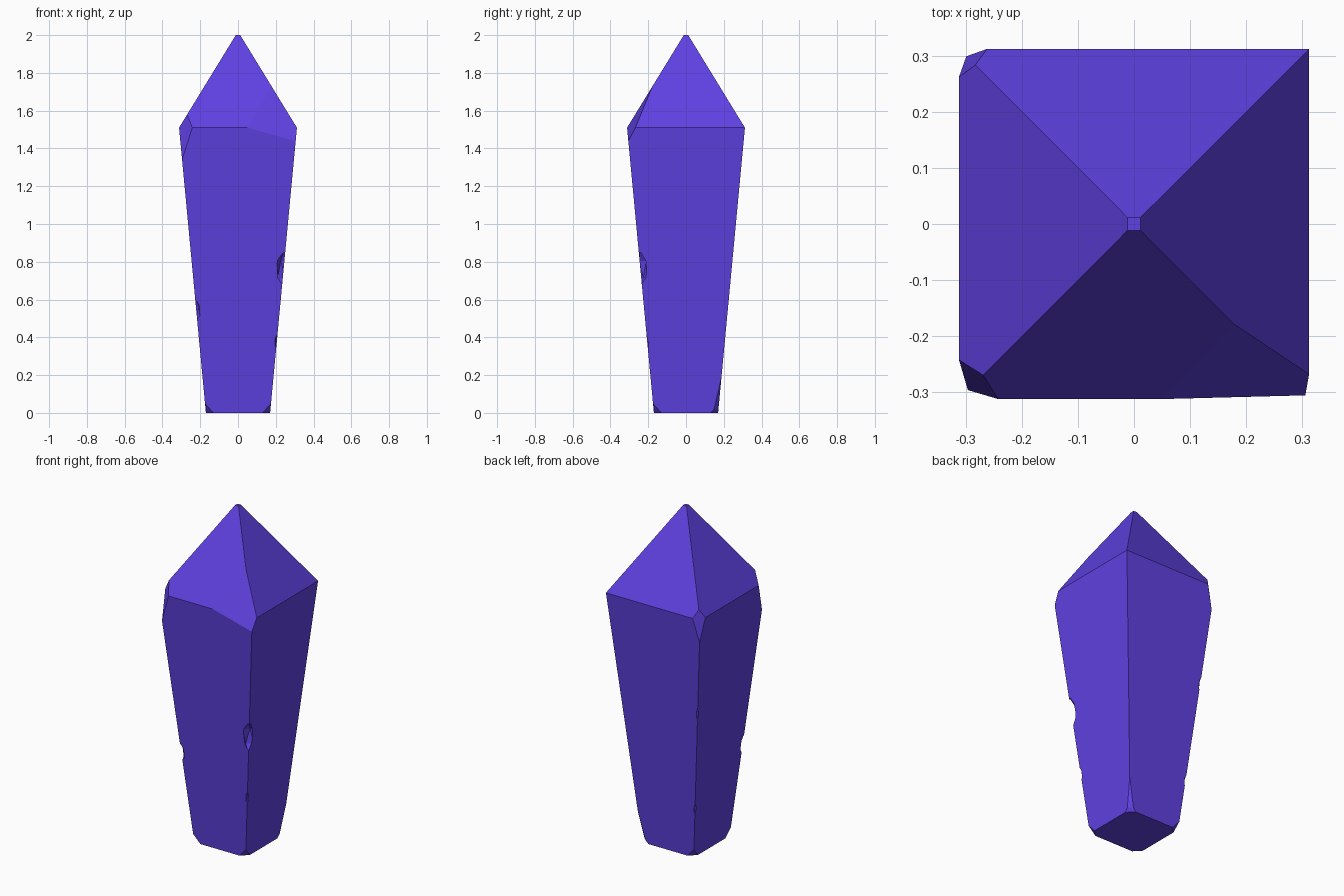
import bpy
import bmesh
from math import radians
from mathutils import Vector, Matrix

cube = bpy.data.objects.get("Cube")
if cube:
    bpy.data.objects.remove(cube, do_unlink=True)

violet = bpy.data.materials.new("violet crystal")
violet.use_nodes = True
COLOUR = (0.115, 0.053, 0.76, 1)
violet.diffuse_color = COLOUR
violet.node_tree.nodes["Principled BSDF"].inputs["Base Color"].default_value = COLOUR

BASE, SHOULDER, HEIGHT = 0.17, 0.312, 1.51


def half_width(z):
    """Half width of the tapered shaft at a height."""
    return BASE + (SHOULDER - BASE) * z / HEIGHT


def slice_off(bm, point, normal):
    """Cut the solid with a plane and cap the cut."""
    cut = bmesh.ops.bisect_plane(bm, geom=bm.verts[:] + bm.edges[:] + bm.faces[:],
                                 plane_co=point, plane_no=normal, clear_outer=True)
    rim = [g for g in cut["geom_cut"] if isinstance(g, bmesh.types.BMEdge)]
    if rim:
        bmesh.ops.holes_fill(bm, edges=rim)


def chip_corner(bm, sx, sy, z1, r1, z2, r2):
    """Slice a vertical corner along a line of half widths r1 at z1, r2 at z2."""
    out = Vector((sx, sy, 0)).normalized()
    a = Vector((sx * r1, sy * r1, z1))
    b = Vector((sx * r2, sy * r2, z2))
    side = Vector((-sy, sx, 0))
    normal = (b - a).cross(side).normalized()
    if normal.dot(out) < 0:
        normal.negate()
    slice_off(bm, a, normal)


# Tapered square shaft with a pyramid point and a blunt tip
bm = bmesh.new()
rings = []
for r, z in [(BASE, 0), (SHOULDER, HEIGHT), (0.021, 1.985), (0.012, 2)]:
    rings.append([bm.verts.new((x * r, y * r, z))
                  for x, y in [(-1, -1), (1, -1), (1, 1), (-1, 1)]])
for low, high in zip(rings, rings[1:]):
    for i in range(4):
        j = (i + 1) % 4
        bm.faces.new((low[i], low[j], high[j], high[i]))
bm.faces.new(rings[0][::-1])
bm.faces.new(rings[-1])

# Large shallow break on the front shoulder
a, b, c = Vector((0.05, -0.312, 1.51)), Vector((0.305, -0.305, 1.44)), Vector((0.16, -0.165, 1.76))
slice_off(bm, a, (b - a).cross(c - a).normalized())

# Smaller breaks on two other shoulders
chip_corner(bm, -1, -1, 1.34, half_width(1.34), 1.51, 0.277)
chip_corner(bm, -1, 1, 1.37, half_width(1.37), 1.51, 0.287)

# Worn corners at the foot
chip_corner(bm, 1, 1, 0.19, half_width(0.19), 0, 0.157)
for sx, sy in [(-1, -1), (1, -1), (-1, 1), (1, 1)]:
    chip_corner(bm, sx, sy, 0.05, half_width(0.05), 0, 0.15)

bmesh.ops.recalc_face_normals(bm, faces=bm.faces[:])
mesh = bpy.data.meshes.new("crystal")
bm.to_mesh(mesh)
bm.free()
mesh.materials.append(violet)
crystal = bpy.data.objects.new("crystal", mesh)
bpy.context.collection.objects.link(crystal)

# Nicks along the vertical edges: corner signs, height, width, length
nicks = [(1, -1, 0.76, 0.042, 0.1), (-1, -1, 0.54, 0.024, 0.06),
         (1, -1, 0.37, 0.012, 0.05), (-1, 1, 0.9, 0.011, 0.05),
         (-1, 1, 0.3, 0.012, 0.04)]
bm = bmesh.new()
for sx, sy, z, width, length in nicks:
    r = half_width(z) + 0.002
    place = (Matrix.Translation((sx * r, sy * r, z)) @ Matrix.Rotation(radians(45), 4, 'Z')
             @ Matrix.Diagonal((width, width, length, 1)))
    bmesh.ops.create_icosphere(bm, subdivisions=1, radius=1, matrix=place)
cutter_mesh = bpy.data.meshes.new("nick_cutter")
bm.to_mesh(cutter_mesh)
bm.free()
cutter_mesh.materials.append(violet)
cutter = bpy.data.objects.new("nick_cutter", cutter_mesh)
bpy.context.collection.objects.link(cutter)
cutter.hide_render = True

# Carve the nicks, then remove the cutter
carve = crystal.modifiers.new("nicks", 'BOOLEAN')
carve.operation = 'DIFFERENCE'
carve.solver = 'EXACT'
carve.object = cutter
bpy.context.view_layer.update()
bpy.context.view_layer.objects.active = crystal
bpy.ops.object.modifier_apply(modifier=carve.name)
bpy.data.objects.remove(cutter, do_unlink=True)
